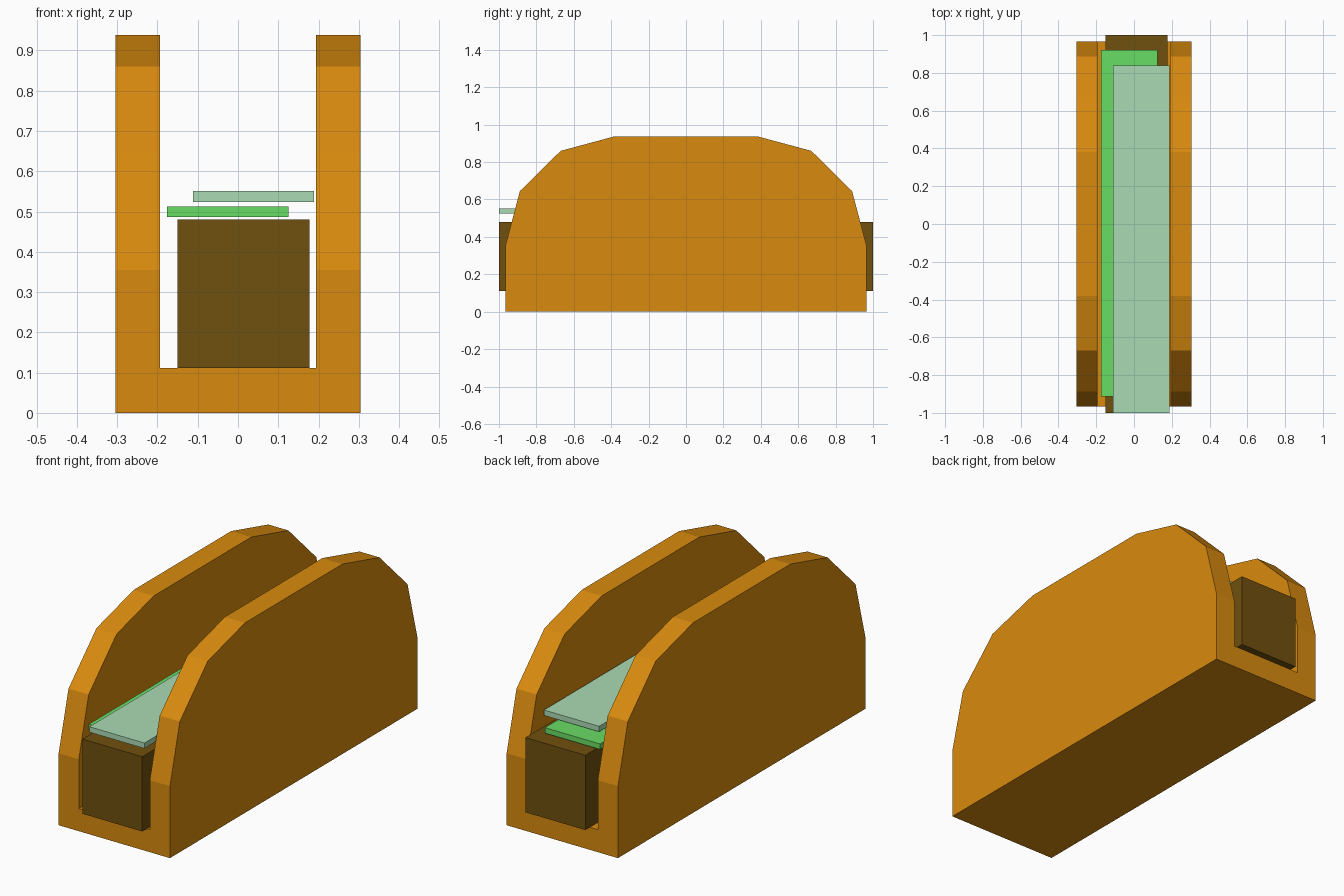
import bpy, bmesh

if "Cube" in bpy.data.objects:
    bpy.data.objects.remove(bpy.data.objects["Cube"])


def material(name, rgb):
    # sRGB 0-255 to linear
    lin = [((c / 255 + 0.055) / 1.055) ** 2.4 if c > 10 else c / 255 / 12.92 for c in rgb]
    m = bpy.data.materials.new(name)
    m.diffuse_color = (*lin, 1)
    m.use_nodes = True
    m.node_tree.nodes["Principled BSDF"].inputs["Base Color"].default_value = m.diffuse_color
    return m


def prism(name, profile, x0, x1, mat):
    """Extrude a y-z outline from x0 to x1."""
    bm = bmesh.new()
    face = bm.faces.new([bm.verts.new((x0, y, z)) for y, z in profile])
    new = bmesh.ops.extrude_face_region(bm, geom=[face])["geom"]
    bmesh.ops.translate(bm, vec=(x1 - x0, 0, 0),
                        verts=[v for v in new if isinstance(v, bmesh.types.BMVert)])
    bmesh.ops.recalc_face_normals(bm, faces=bm.faces)
    mesh = bpy.data.meshes.new(name)
    bm.to_mesh(mesh)
    bm.free()
    mesh.materials.append(mat)
    obj = bpy.data.objects.new(name, mesh)
    bpy.context.collection.objects.link(obj)
    return obj


def box(name, x, y, z, mat):
    outline = [(y[0], z[0]), (y[1], z[0]), (y[1], z[1]), (y[0], z[1])]
    return prism(name, outline, x[0], x[1], mat)


orange = material("orange wood", (217, 139, 14))
brown = material("dark brown", (112, 80, 14))
green = material("bright green", (105, 221, 101))
pale = material("pale green", (170, 219, 179))

# Holder: arched block with a slot cut along its length
half = [(0.965, 0), (0.965, 0.355), (0.888, 0.645), (0.67, 0.86), (0.38, 0.938)]
arch = half + [(-y, z) for y, z in reversed(half)]
holder = prism("holder", arch, -0.304, 0.304, orange)
slot = box("slot_cutter", (-0.194, 0.194), (-1.2, 1.2), (0.111, 1.2), orange)
slot.hide_render = True
cut = holder.modifiers.new("slot", "BOOLEAN")
cut.operation = "DIFFERENCE"
cut.object = slot
cut.solver = "EXACT"
bpy.context.view_layer.objects.active = holder
bpy.ops.object.modifier_apply(modifier=cut.name)
bpy.data.objects.remove(slot)

# Block in the slot and two loose sheets above it
box("inner_block", (-0.15, 0.177), (-1, 1), (0.111, 0.48), brown)
box("lower_sheet", (-0.176, 0.125), (-0.913, 0.922), (0.486, 0.513), green)
box("upper_sheet", (-0.112, 0.189), (-1, 0.838), (0.524, 0.551), pale)
